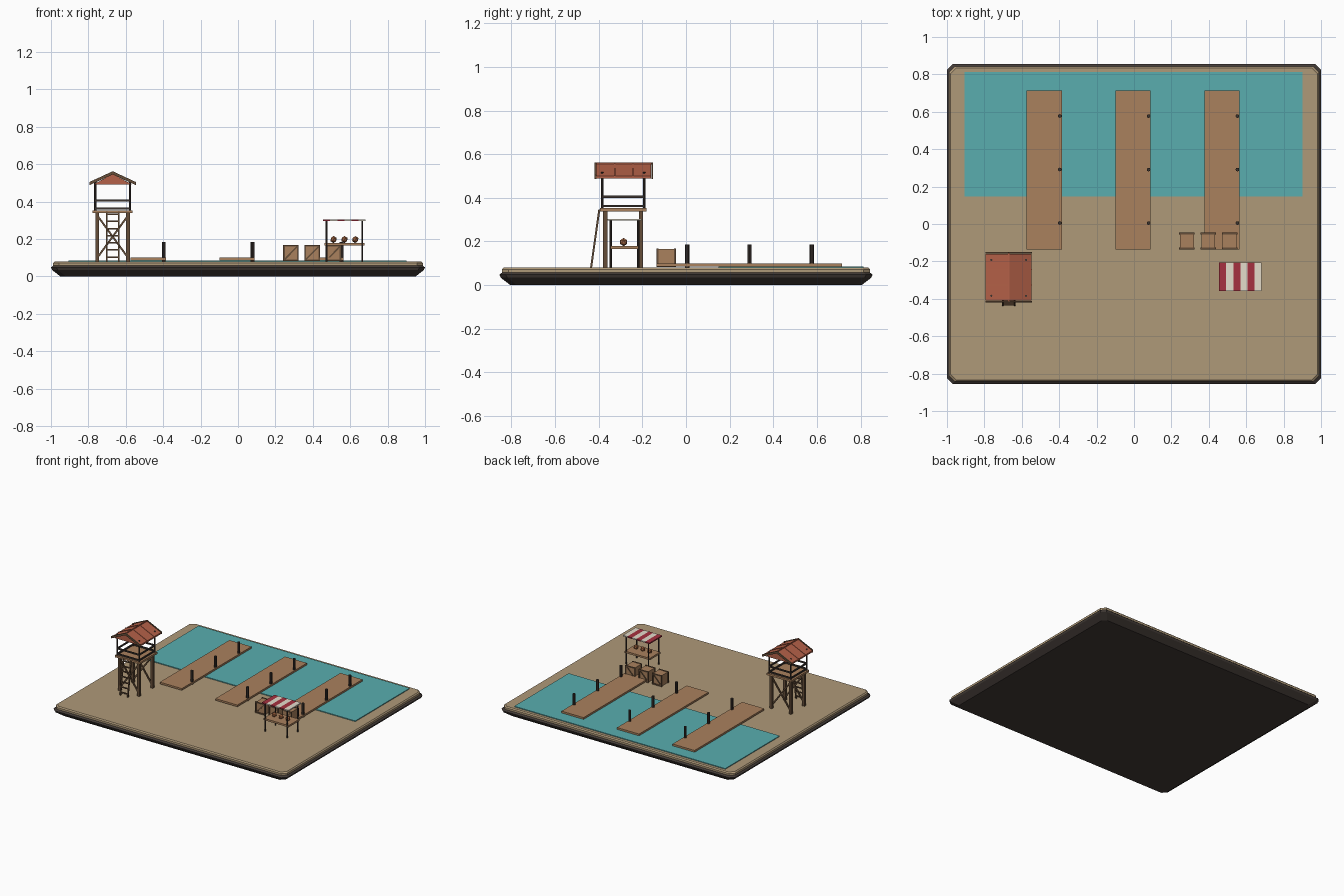
import bpy, bmesh
from math import pi, atan2
from mathutils import Vector

if "Cube" in bpy.data.objects:
    bpy.data.objects.remove(bpy.data.objects["Cube"])

def mat(name, r, g, b):
    m = bpy.data.materials.new(name)
    m.diffuse_color = (r, g, b, 1)
    m.use_nodes = True
    m.node_tree.nodes["Principled BSDF"].inputs["Base Color"].default_value = m.diffuse_color
    return m

SAND = mat("sand", .43, .32, .19)
ROCK = mat("rock", .055, .043, .037)
WATER = mat("water", .10, .42, .43)
WOOD = mat("wood", .40, .22, .11)
TIMBER = mat("timber", .13, .075, .04)
DARK = mat("dark_wood", .045, .033, .028)
TILE = mat("tile", .46, .12, .065)
RED = mat("red_cloth", .38, .03, .05)
WHITE = mat("pale_cloth", .78, .72, .60)
FRUIT = mat("fruit", .42, .15, .06)

def finish(bm, name, m):
    bmesh.ops.recalc_face_normals(bm, faces=bm.faces)
    me = bpy.data.meshes.new(name)
    bm.to_mesh(me)
    bm.free()
    me.materials.append(m)
    ob = bpy.data.objects.new(name, me)
    bpy.context.collection.objects.link(ob)
    return ob

def box(name, x0, x1, y0, y1, z0, z1, m):
    bm = bmesh.new()
    bmesh.ops.create_cube(bm, size=1)
    for v in bm.verts:
        v.co = ((x0 + x1) / 2 + v.co.x * (x1 - x0), (y0 + y1) / 2 + v.co.y * (y1 - y0),
                (z0 + z1) / 2 + v.co.z * (z1 - z0))
    return finish(bm, name, m)

def bar(name, a, b, w, m, sides=4):
    """Straight beam (4 sides, width w) or round pole (radius w) between two points."""
    a, b = Vector(a), Vector(b)
    d = b - a
    bm = bmesh.new()
    if sides == 4:
        bmesh.ops.create_cube(bm, size=1)
        for v in bm.verts:
            v.co = (v.co.x * w, v.co.y * w, v.co.z * d.length)
    else:
        bmesh.ops.create_cone(bm, cap_ends=True, segments=sides, radius1=w, radius2=w, depth=d.length)
    q = Vector((0, 0, 1)).rotation_difference(d)
    for v in bm.verts:
        v.co = q @ v.co + (a + b) / 2
    return finish(bm, name, m)

def slab(name, rings, m, hx=1.0, hy=.855, c=.03):
    """Stack of corner-cut rectangles; rings are (inset, z)."""
    bm = bmesh.new()
    loops = []
    for i, z in rings:
        x, y = hx - i, hy - i
        pts = [(x - c, -y), (x, c - y), (x, y - c), (x - c, y),
               (c - x, y), (-x, y - c), (-x, c - y), (c - x, -y)]
        loops.append([bm.verts.new((*p, z)) for p in pts])
    for lo, up in zip(loops, loops[1:]):
        for k in range(8):
            bm.faces.new((lo[k], lo[(k + 1) % 8], up[(k + 1) % 8], up[k]))
    bm.faces.new(loops[0])
    bm.faces.new(loops[-1])
    return finish(bm, name, m)

def prism(name, profile, y0, y1, m):
    """Extrude an xz profile along y."""
    bm = bmesh.new()
    f = bm.faces.new([bm.verts.new((x, y0, z)) for x, z in profile])
    r = bmesh.ops.extrude_face_region(bm, geom=[f])
    for v in r["geom"]:
        if isinstance(v, bmesh.types.BMVert):
            v.co.y = y1
    return finish(bm, name, m)

# Ground
slab("base_rock", [(.05, 0), (.006, .034), (0, .048), (.015, .06)], ROCK)
slab("ground", [(.012, .05), (.012, .072), (.02, .08)], SAND)
box("water", -.905, .9, .148, .813, .076, .086, WATER)

# Docks with mooring posts along the right edge
for i, x in enumerate((-.48, -.005, .47)):
    box(f"dock_{i}", x - .094, x + .094, -.135, .715, .086, .1, WOOD)
    for j, y in enumerate((.005, .291, .577)):
        bar(f"mooring_post_{i}_{j}", (x + .083, y, .08), (x + .083, y, .185), .01, DARK, 8)

# Watchtower
tx, ty = -.67, -.288
box("tower_deck", tx - .107, tx + .107, ty - .107, ty + .107, .338, .353, WOOD)
for sx in (-1, 1):
    for sy in (-1, 1):
        x, y = tx + sx * .082, ty + sy * .082
        box("tower_leg", x - .01, x + .01, y - .01, y + .01, .08, .34, TIMBER)
        px, py = tx + sx * .093, ty + sy * .096
        bar("roof_post", (px, py, .35), (px, py, .518), .006, DARK, 8)
for s in (-1, 1):
    y = ty + s * .082
    bar("cross_brace", (tx - .082, y, .1), (tx + .082, y, .325), .01, TIMBER)
    bar("cross_brace", (tx + .082, y, .1), (tx - .082, y, .325), .01, TIMBER)
    for z in (.363, .405):
        bar("rail_x", (tx - .095, ty + s * .096, z), (tx + .095, ty + s * .096, z), .01, DARK)
        bar("rail_y", (tx + s * .093, ty - .097, z), (tx + s * .093, ty + .097, z), .01, DARK)

# Gable roof with tile bands and end trims
def gable(w, top, low, thick):
    return [(tx - w, low), (tx, top), (tx + w, low), (tx + w, low - thick),
            (tx, top - thick), (tx - w, low - thick)]

ry = -.285
prism("roof", gable(.123, .557, .5, .012), ry - .125, ry + .125, TILE)
prism("gable_fill", [(tx - .105, .49), (tx, .548), (tx + .105, .49)], ry - .118, ry + .118, TILE)
for y in (ry - .13, ry + .13):
    prism("roof_trim", gable(.125, .562, .504, .017), y - .004, y + .004, TIMBER)
for y in (ry - .042, ry + .042):
    prism("roof_batten", gable(.124, .56, .503, .008), y - .003, y + .003, TILE)
bar("roof_ridge", (tx, ry - .13, .557), (tx, ry + .13, .557), .008, TILE)

# Ladder leaning on the deck
for s in (-1, 1):
    bar("ladder_rail", (tx + s * .032, -.435, .08), (tx + s * .032, -.397, .347), .009, TIMBER)
for i in range(7):
    t = (i + .6) / 7
    y, z = -.435 + .038 * t, .08 + .267 * t
    bar("ladder_rung", (tx - .032, y, z), (tx + .032, y, z), .008, TIMBER)

# Market stall
mx, my = .569, -.282
for sx in (-1, 1):
    for sy in (-1, 1):
        x, y = mx + sx * .095, my + sy * .063
        bar("stall_post", (x, y, .08), (x, y, .297), .005, DARK, 8)
box("stall_counter", mx - .107, mx + .107, my - .065, my + .065, .165, .179, WOOD)
for i in range(6):
    x = mx - .114 + i * .038
    box(f"awning_stripe_{i}", x, x + .038, my - .077, my + .077, .295, .304, WHITE if i % 2 else RED)
for i in (-1, 0, 1):
    bm = bmesh.new()
    bmesh.ops.create_icosphere(bm, subdivisions=1, radius=.019)
    bmesh.ops.translate(bm, verts=bm.verts, vec=(mx + i * .058, my - .004, .197))
    finish(bm, "fruit", FRUIT)

# Crates with framed, diagonally braced front and back
cy, cz, h = -.091, .125, .04
for i, x in enumerate((.283, .397, .511)):
    box(f"crate_{i}", x - .037, x + .037, cy - h, cy + h, cz - .042, cz + .04, WOOD)
    for s in (-1, 1):
        y = cy + s * h
        for k in (-1, 1):
            bar("crate_upright", (x + k * .037, y, cz - .043), (x + k * .037, y, cz + .043), .009, TIMBER)
            bar("crate_crossbar", (x - .041, y, cz + k * .038), (x + .041, y, cz + k * .038), .009, TIMBER)
        bar("crate_diagonal", (x - .036, y, cz - .037), (x + .036, y, cz + .037), .008, TIMBER)
